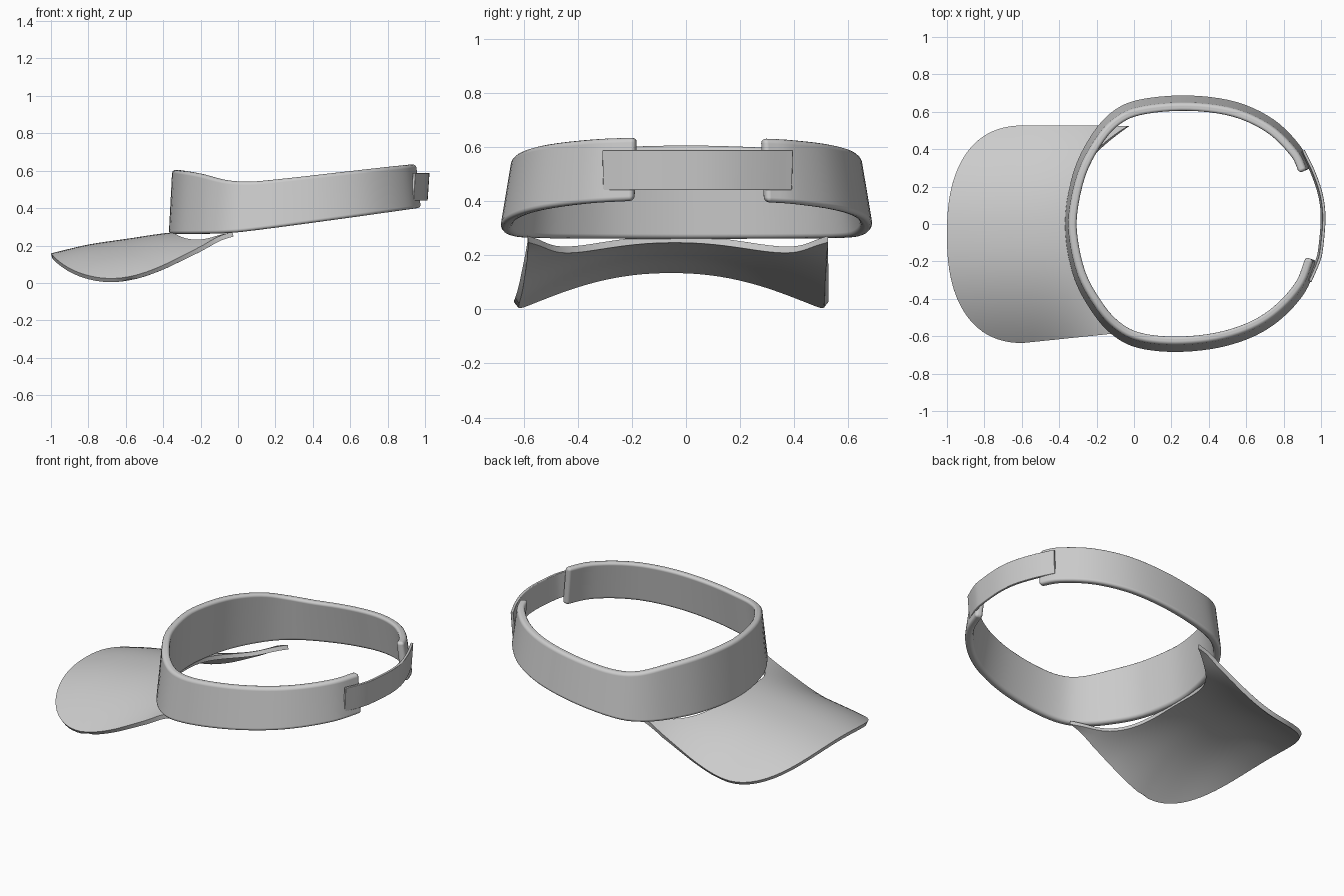
import bpy, bmesh, math
from mathutils import Vector

if "Cube" in bpy.data.objects:
    bpy.data.objects.remove(bpy.data.objects["Cube"])


def lerp_table(table, x):
    """Smooth interpolation through (x, value) pairs."""
    n = len(table)
    x = min(max(x, table[0][0]), table[-1][0])
    i = next(k for k in range(n - 1) if x <= table[k + 1][0])

    def slope(k):
        a, b = table[max(k - 1, 0)], table[min(k + 1, n - 1)]
        return (b[1] - a[1]) / (b[0] - a[0])
    (x0, y0), (x1, y1) = table[i], table[i + 1]
    h = x1 - x0
    t = (x - x0) / h
    return ((2*t**3 - 3*t*t + 1) * y0 + (t**3 - 2*t*t + t) * h * slope(i)
            + (3*t*t - 2*t**3) * y1 + (t**3 - t*t) * h * slope(i + 1))


def spline(pts, steps):
    """Catmull-Rom curve through 2D points."""
    p = [Vector(q) for q in pts]
    p = [2 * p[0] - p[1]] + p + [2 * p[-1] - p[-2]]
    out = []
    for i in range(1, len(p) - 2):
        for k in range(steps):
            t = k / steps
            a, b, c, d = p[i - 1:i + 3]
            out.append(0.5 * (2*b + (c - a)*t + (2*a - 5*b + 4*c - d)*t*t
                              + (3*b - a - 3*c + d)*t**3))
    return out + [p[-2]]


def finish(name, bm, bevel):
    me = bpy.data.meshes.new(name)
    bm.to_mesh(me)
    bm.free()
    for f in me.polygons:
        f.use_smooth = True
    ob = bpy.data.objects.new(name, me)
    bpy.context.collection.objects.link(ob)
    if name == "brim":
        s = ob.modifiers.new("thickness", 'SOLIDIFY')
        s.thickness, s.offset = 0.025, -1
    b = ob.modifiers.new("round", 'BEVEL')
    b.width, b.segments, b.harden_normals = bevel, 3, True
    b.limit_method, b.angle_limit = 'ANGLE', math.radians(45)
    return ob


def sweep_wall(name, path, bottom, top, thick, lean, bevel):
    """Upright closed wall along a path, leaning inward towards the top."""
    bm = bmesh.new()
    rings = []
    for i, p in enumerate(path):
        t = (path[min(i + 1, len(path) - 1)] - path[max(i - 1, 0)]).normalized()
        n = Vector((-t.y, t.x))
        off = lean(n)
        ring = []
        for d, up in ((0, 0), (off, 1), (off + thick, 1), (thick, 0)):
            q = p + n * d
            ring.append(bm.verts.new((q.x, q.y, top(p.x) if up else bottom(p.x))))
        rings.append(ring)
    for a, b in zip(rings, rings[1:]):
        for k in range(4):
            bm.faces.new((a[k], b[k], b[(k + 1) % 4], a[(k + 1) % 4]))
    bm.faces.new(rings[0])
    bm.faces.new(rings[-1])
    bmesh.ops.recalc_face_normals(bm, faces=bm.faces)
    return finish(name, bm, bevel)


# Headband, open at the back
outline = [(0.948, 0.30), (0.89, 0.42), (0.75, 0.56), (0.55, 0.655), (0.3, 0.69),
           (0.05, 0.672), (-0.1, 0.615), (-0.22, 0.49), (-0.325, 0.28), (-0.37, 0.0),
           (-0.325, -0.28), (-0.22, -0.48), (-0.11, -0.6), (0.02, -0.665), (0.22, -0.687),
           (0.45, -0.665), (0.65, -0.6), (0.8, -0.5), (0.92, -0.36), (0.983, -0.2)]
band_top = [(-0.37, 0.605), (-0.25, 0.585), (-0.1, 0.55), (0.05, 0.542),
            (0.2, 0.553), (0.6, 0.595), (1.0, 0.636)]
band_bottom = [(-0.37, 0.26), (-0.1, 0.265), (0.05, 0.277), (0.5, 0.335), (1.0, 0.403)]
sweep_wall("headband", spline(outline, 5),
           lambda x: lerp_table(band_bottom, x), lambda x: lerp_table(band_top, x),
           0.045, lambda n: 0.018 + 0.025 * abs(n.y), 0.018)

# Adjustable strap bridging the gap
strap = [(0.89, 0.385), (0.945, 0.27), (0.985, 0.15), (0.998, 0.03),
         (0.985, -0.13), (0.968, -0.2), (0.925, -0.3)]
sweep_wall("back_strap", spline(strap, 5), lambda x: 0.44, lambda x: 0.588,
           0.016, lambda n: 0.01, 0.004)

# Arched brim: centre height and edge drop both vary along its length
centre = [(-1.0, 0.158), (-0.8, 0.205), (-0.6, 0.235), (-0.37, 0.268), (-0.1, 0.285), (0, 0.29)]
drop = [(-1.0, 0.205), (-0.6, 0.205), (-0.5, 0.195), (-0.4, 0.17), (-0.3, 0.13),
        (-0.2, 0.085), (-0.1, 0.035), (0, 0.01)]
cols, rows = 48, 18
bm = bmesh.new()
grid = []
for i in range(cols + 1):
    s = math.sin(math.pi * (i / cols - 0.5))
    a = abs(s)
    front = -0.58 - 0.42 * max(0, 1 - a ** 2.4) ** (1 / 2.4)
    back = -0.34 + 0.31 * a ** 3
    col = []
    for j in range(rows + 1):
        x = front + (back - front) * j / rows
        f = min(max((x + 0.6) / 0.5, 0), 1)
        y = -0.055 + 0.025 * f + s * (0.582 - 0.027 * f)
        z = lerp_table(centre, x) - lerp_table(drop, x) * a ** 2.2
        col.append(bm.verts.new((x, y, z)))
    grid.append(col)
for i in range(cols):
    for j in range(rows):
        bm.faces.new((grid[i][j], grid[i][j + 1], grid[i + 1][j + 1], grid[i + 1][j]))
finish("brim", bm, 0.007)
